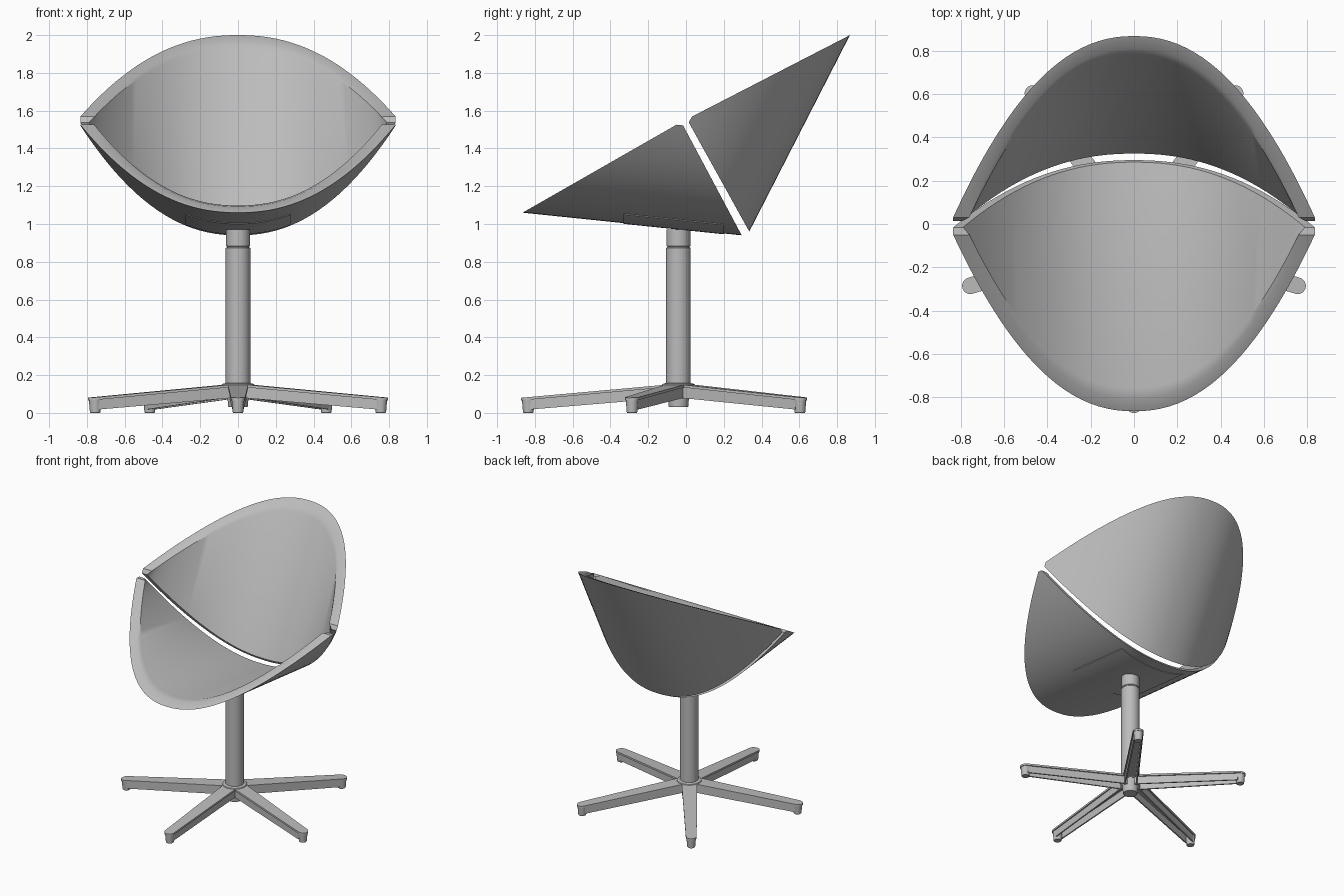
import bpy, bmesh, math
from mathutils import Vector, Matrix

cube = bpy.data.objects.get("Cube")
if cube:
    bpy.data.objects.remove(cube)

grey = bpy.data.materials.new("plain grey")
grey.use_nodes = True
colour = (0.5, 0.5, 0.5, 1)
grey.diffuse_color = colour
grey.node_tree.nodes["Principled BSDF"].inputs["Base Color"].default_value = colour


def finish(name, bm, angle=30):
    bmesh.ops.remove_doubles(bm, verts=bm.verts, dist=0.0005)
    bmesh.ops.recalc_face_normals(bm, faces=bm.faces)
    mesh = bpy.data.meshes.new(name)
    bm.to_mesh(mesh)
    bm.free()
    obj = bpy.data.objects.new(name, mesh)
    bpy.context.collection.objects.link(obj)
    mesh.materials.append(grey)
    bpy.ops.object.select_all(action='DESELECT')
    obj.select_set(True)
    bpy.context.view_layer.objects.active = obj
    bpy.ops.object.shade_smooth_by_angle(angle=math.radians(angle))
    return obj


HALF, POWER, END = 0.835, 2.2, 0.03


def arch(s):
    return 1 - abs(s) ** POWER


def shell(name, corner, tip, bottom, steps=64):
    """Curved wedge: an extruded arch cut by a rim plane and a seam plane."""
    corner, tip, bottom = (Vector((0, *p)) for p in (corner, tip, bottom))
    rim, seam = tip - corner, bottom - corner

    def point(axis, s, inset, side):
        depth = END + (1 - inset / axis.length - END) * arch(s)
        return corner + axis * depth + Vector((s * (HALF - side), 0, 0))

    bm = bmesh.new()
    rings = []
    for i in range(steps + 1):
        s = math.sin(math.pi / 2 * (2 * i / steps - 1))
        lip = point(rim, s, 0.085, 0.075)
        inner = point(seam, s, 0.02, 0.045)
        ring = [point(rim, s, 0, 0), point(rim, s, 0.065, 0.06),
                lip.lerp(inner, 0.03), inner, point(seam, s, 0, 0)]
        rings.append([bm.verts.new(p) for p in ring])
    for a, b in zip(rings, rings[1:]):
        for j in range(len(a)):
            k = (j + 1) % len(a)
            bm.faces.new((a[j], a[k], b[k], b[j]))
    bm.faces.new(rings[0])
    bm.faces.new(rings[-1])
    return finish(name, bm)


# Seat and backrest shells
SEAT_CORNER, SEAT_TIP, SEAT_BOTTOM = (-0.025, 1.54), (-0.865, 1.06), (0.295, 0.94)
shell("seat_shell", SEAT_CORNER, SEAT_TIP, SEAT_BOTTOM)
shell("back_shell", (0.005, 1.555), (0.868, 2.0), (0.335, 0.96))

# Thin mounting panel following the underside of the seat
bm = bmesh.new()
slope = (SEAT_TIP[1] - SEAT_BOTTOM[1]) / (SEAT_TIP[0] - SEAT_BOTTOM[0])
columns = []
for i in range(17):
    x = 0.28 * (i / 8 - 1)
    u = END + (1 - END) * arch(x / HALF)
    y0, z0 = (c + (b - c) * u for c, b in zip(SEAT_CORNER, SEAT_BOTTOM))
    columns.append([bm.verts.new((x, y, z0 + slope * (y - y0) + dz))
                    for y, dz in ((-0.33, 0.003), (0.2, 0.003), (0.2, -0.004), (-0.33, -0.004))])
for a, b in zip(columns, columns[1:]):
    for j in range(4):
        k = (j + 1) % 4
        bm.faces.new((a[j], a[k], b[k], b[j]))
bm.faces.new(columns[0])
bm.faces.new(columns[-1])
finish("mounting_panel", bm)

CENTRE = Vector((0, -0.04, 0))


def lathe(name, profile, at=CENTRE, sides=32):
    """Solid turned from (radius, height) pairs."""
    bm = bmesh.new()
    rings = [[bm.verts.new(at + Vector((r * math.cos(a), r * math.sin(a), z)))
              for a in (2 * math.pi * i / sides for i in range(sides))] for r, z in profile]
    for a, b in zip(rings, rings[1:]):
        for i in range(sides):
            k = (i + 1) % sides
            bm.faces.new((a[i], a[k], b[k], b[i]))
    bm.faces.new(rings[0])
    bm.faces.new(rings[-1])
    return finish(name, bm)


# Pedestal
lathe("post_sleeve", [(0.065, 0.13), (0.065, 0.872), (0.062, 0.876)])
lathe("post_piston", [(0.058, 0.86), (0.058, 0.88), (0.063, 0.884), (0.063, 0.97)])
lathe("hub", [(0.048, 0.03), (0.052, 0.035), (0.06, 0.13), (0.09, 0.143), (0.085, 0.153), (0.066, 0.158)])


def hull(bm, points):
    verts = [bm.verts.new(p) for p in points]
    bmesh.ops.convex_hull(bm, input=verts)


# Five channel-shaped legs with feet
for n in range(5):
    angle = -math.pi / 2 + n * math.tau / 5
    place = Matrix.Translation(CENTRE) @ Matrix.Rotation(angle, 4, 'Z')
    bm = bmesh.new()
    # top plate, tapered with a round end
    outline = [(0.03, -0.055), (0.03, 0.055)]
    for i in range(13):
        a = math.pi * (i / 12 - 0.5)
        outline.append((0.795 + 0.038 * math.cos(a), 0.038 * math.sin(a)))
    hull(bm, [(r, w, 0.155 - 0.09 * r - drop) for r, w in outline for drop in (0, 0.014)])
    # side walls
    for side in (-1, 1):
        hull(bm, [(r, side * w, z) for r, outer, low, high in
                  ((0.04, 0.046, 0.08, 0.14), (0.785, 0.03, 0.018, 0.075))
                  for w in (outer, outer - 0.01) for z in (low, high)])
    bm.transform(place)
    finish(f"leg_{n + 1}", bm)
    lathe(f"foot_{n + 1}", [(0.025, 0), (0.028, 0.004), (0.034, 0.075)],
          place @ Vector((0.795, 0, 0)), 20)
